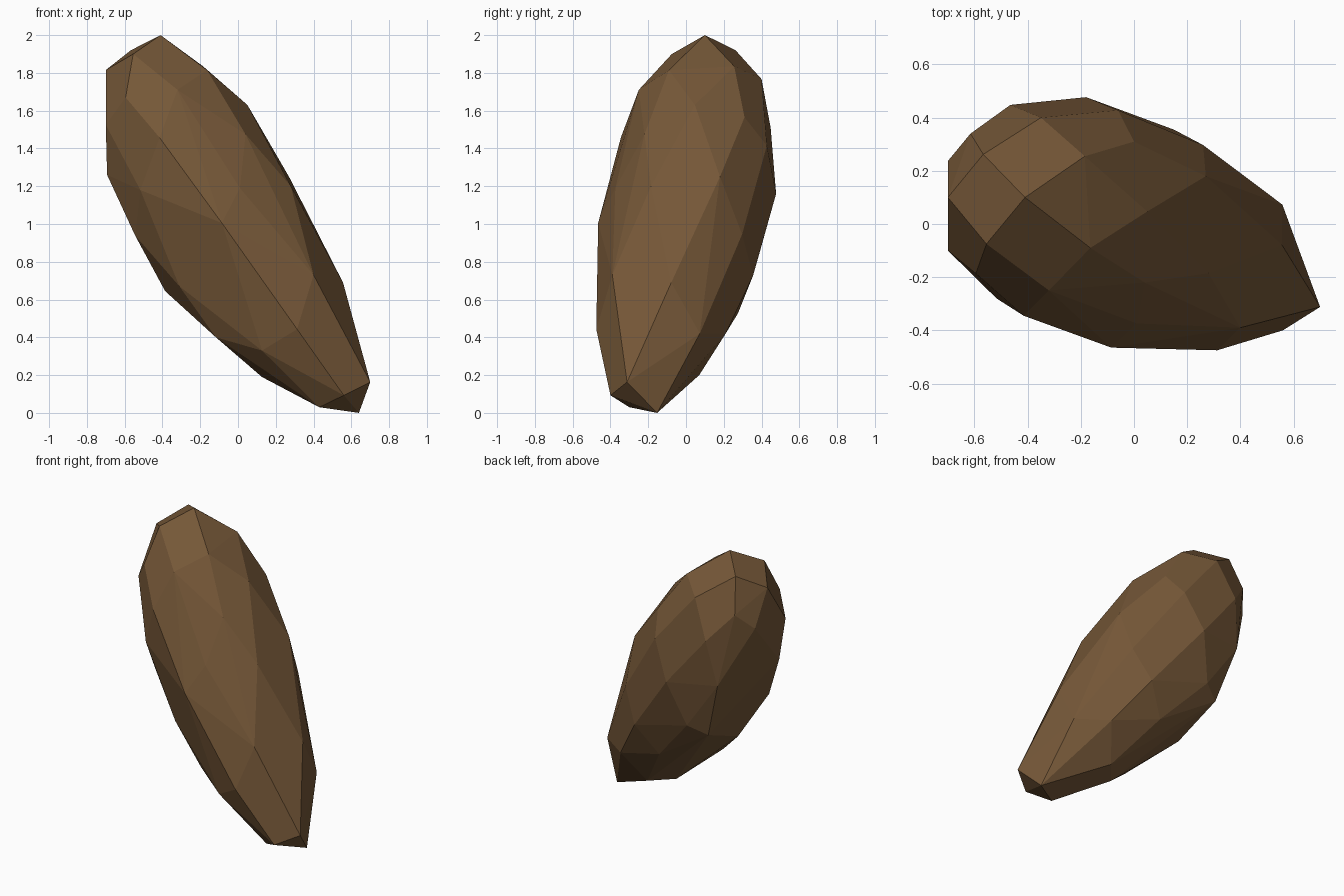
import bpy, bmesh, math

# Faceted, leaning stone: corner points grouped by side, wrapped in a convex skin
top_cap = [(-.41, .10, 2.0), (-.567, .262, 1.92), (-.555, -.075, 1.90), (-.70, .10, 1.815),
           (-.185, .255, 1.835), (-.164, -.09, 1.815), (-.35, .40, 1.767), (-.32, -.25, 1.71),
           (-.595, -.186, 1.67), (-.615, .34, 1.69)]
front_side = [(-.415, -.345, 1.457), (.04, -.22, 1.475), (.01, -.374, 1.19), (-.517, -.28, 1.18),
              (-.085, -.465, 1.005), (.40, -.39, .73), (-.31, -.25, .67),
              (.313, -.475, .443), (.127, -.39, .33)]
right_side = [(.05, .047, 1.63), (.27, .18, 1.25), (.28, -.185, 1.2), (.26, .297, .945),
              (.556, -.078, .69), (.558, .073, .42)]
back_side = [(0, .31, 1.565), (-.06, .428, 1.415), (-.465, .448, 1.51), (-.18, .477, 1.16),
             (.15, .355, .727), (.015, .275, .527), (.36, .21, .42), (-.28, .39, .85)]
left_side = [(-.70, .237, 1.58), (-.70, -.10, 1.525), (-.693, -.04, 1.26), (-.52, .395, 1.19),
             (-.545, -.14, .94), (-.40, .325, .79), (-.386, -.023, .645), (-.117, -.244, .40)]
foot = [(.70, -.312, .163), (.64, -.153, 0), (.43, -.30, .03), (.56, -.40, .093),
        (.127, -.077, .19), (.25, .07, .2)]

bm = bmesh.new()
for side in (top_cap, front_side, right_side, back_side, left_side, foot):
    for p in side:
        bm.verts.new(p)
bmesh.ops.convex_hull(bm, input=bm.verts[:])
bmesh.ops.delete(bm, geom=[v for v in bm.verts if not v.link_faces], context='VERTS')

# Merge nearly level triangles into broad flat facets
bmesh.ops.dissolve_limit(bm, angle_limit=math.radians(4), verts=bm.verts[:], edges=bm.edges[:])
bmesh.ops.recalc_face_normals(bm, faces=bm.faces[:])

mesh = bpy.data.meshes.new("stone")
bm.to_mesh(mesh)
bm.free()
brown = bpy.data.materials.new("earthy brown")
brown.diffuse_color = (.178, .096, .039, 1)
mesh.materials.append(brown)
bpy.context.collection.objects.link(bpy.data.objects.new("stone", mesh))
